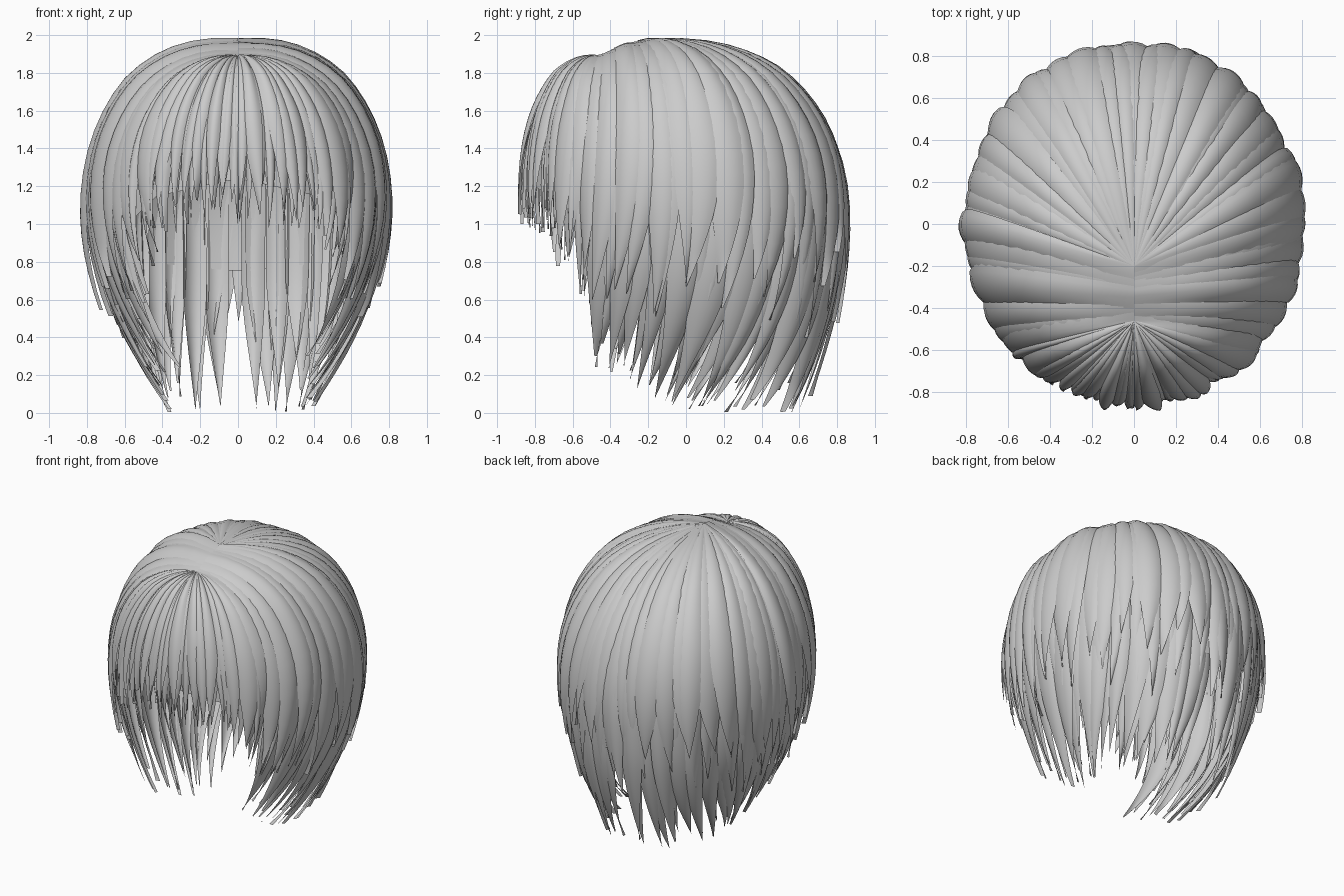
import bpy, bmesh, math, random
from mathutils import Vector

random.seed(7)
if "Cube" in bpy.data.objects:
    bpy.data.objects.remove(bpy.data.objects["Cube"], do_unlink=True)

hair = bpy.data.materials.new("hair_grey")
hair.use_nodes = True
GREY = (0.6, 0.6, 0.6, 1)
hair.diffuse_color = GREY
hair.node_tree.nodes["Principled BSDF"].inputs["Base Color"].default_value = GREY


def ramp(x, points):
    """Piecewise linear lookup."""
    for (x0, y0), (x1, y1) in zip(points, points[1:]):
        if x <= x1:
            return y0 + (y1 - y0) * max(0, (x - x0) / (x1 - x0))
    return points[-1][1]


def fold(phi):
    """Angle away from the front, 0 to 180, the same on both sides."""
    return abs((phi + 180) % 360 - 180)


def equator(phi):
    return ramp(fold(phi), [(0, 1.17), (90, 1.07), (180, 1.0)])


def head_point(phi, z_end, t, offset):
    """Point on the hair volume: t runs from the parting (0) to the tip (1)."""
    a = math.radians(phi)
    side = fold(phi)
    rim = Vector((0.79 * math.sin(a), -0.86 * math.cos(a), 0))
    root_y = min(-0.2, max(-0.46, -0.22 + 0.45 * rim.y))
    root = Vector((0, root_y, 0))
    top = ramp(root_y, [(-0.46, 1.89), (-0.33, 1.95), (-0.2, 1.98)])
    mid = equator(phi)
    if z_end < mid:
        q = t * (1 + 0.8 * (mid - z_end))
    else:
        q = t * math.acos((z_end - mid) / (top - mid)) / (math.pi / 2)
    if q <= 1:
        power = ramp(side, [(0, 1.0), (70, 0.85), (180, 0.75)])
        reach = math.sin(q * math.pi / 2) ** power
        z = mid + (top - mid) * math.cos(q * math.pi / 2)
    else:
        drop = (q - 1) / 0.8
        curl = ramp(side, [(0, 0.9), (60, 0.5), (100, 0.48), (150, 0.24), (180, 0.2)])
        reach = 1 - curl * drop * drop
        z = mid - drop
    p = root.lerp(rim, reach)
    p.z = z
    out = p - Vector((0, -0.15, min(z, 1.0)))
    return p + out.normalized() * offset


def skin(bm, grid):
    """Surface through a grid of points."""
    rows = [[bm.verts.new(p) for p in line] for line in grid]
    for r0, r1 in zip(rows, rows[1:]):
        for j in range(len(r0) - 1):
            bm.faces.new((r0[j], r1[j], r1[j + 1], r0[j + 1]))


def add_lock(bm, phi, half, z_end, lift, bend, start, rows=18, cols=6):
    """One curved, pointed lock lying over the head."""
    tilt = random.uniform(-0.016, 0.016)
    skew = random.uniform(-0.4, 0.4)
    flick = random.uniform(-0.02, 0.03)
    grid = []
    for i in range(rows + 1):
        s = i / rows
        t = start + (1 - start) * s
        taper = 1 - max(0, (s - 0.55) / 0.45) ** 1.4
        line = []
        for j in range(cols + 1):
            u = 2 * j / cols - 1
            ang = phi + bend * s ** 3 + half * (u * taper + skew * (1 - taper))
            off = lift * min(1, 0.3 + s * 2) + flick * s ** 4
            off += (0.028 * (1 - u * u) * taper + tilt * u) * min(1, s * 3)
            line.append(head_point(ang, z_end, t, off))
        grid.append(line)
    skin(bm, grid)


def finish(bm, name):
    bmesh.ops.remove_doubles(bm, verts=bm.verts, dist=0.0004)
    mesh = bpy.data.meshes.new(name)
    bm.to_mesh(mesh)
    bm.free()
    mesh.materials.append(hair)
    obj = bpy.data.objects.new(name, mesh)
    bpy.context.collection.objects.link(obj)
    bpy.ops.object.select_all(action="DESELECT")
    obj.select_set(True)
    bpy.context.view_layer.objects.active = obj
    bpy.ops.object.shade_smooth_by_angle(angle=math.radians(50))


def layer(name, first, last, step, half, lengths, lift, bend, spread, start=0.0):
    """A row of locks on both sides; lengths gives the tip height by angle."""
    bm = bmesh.new()
    for side in (1, -1):
        phi = first
        while phi <= last:
            here = phi + random.uniform(-0.25, 0.25) * step
            z = ramp(phi, lengths) + random.uniform(-spread, spread)
            sway = bend * ramp(phi, [(20, 0.2), (60, 1), (120, 1), (180, 0.2)])
            add_lock(bm, side * here, half * random.uniform(0.75, 1.2), max(z, 0.005),
                     lift + random.uniform(-0.012, 0.012),
                     side * (sway + random.uniform(-2, 2)), start)
            phi += step
    finish(bm, name)


# Continuous inner cap that closes gaps between locks
bm = bmesh.new()
cap_end = [(0, 1.25), (35, 1.15), (60, 0.9), (180, 0.75)]
skin(bm, [[head_point(k * 5, ramp(fold(k * 5), cap_end), max(i / 14, 0.01), -0.03)
           for k in range(73)] for i in range(15)])
finish(bm, "inner_cap")

# Fringe
layer("fringe_under", 2, 38, 4, 3.2, [(0, 1.05), (30, 1.0), (40, 0.95)], -0.012, 0, 0.06)
layer("fringe_over", 1, 36, 5, 4.2, [(0, 1.1), (30, 1.04), (40, 0.95)], 0.005, 0, 0.07)

# Locks framing the face
layer("face_locks", 38, 60, 4, 3.5, [(38, 0.92), (50, 0.68), (60, 0.5)], -0.005, -3, 0.07)

# Upper side and back locks
side_back = [(38, 0.95), (55, 0.66), (100, 0.6), (130, 0.72), (180, 0.78)]
layer("upper_locks", 42, 180, 7, 7, side_back, 0.008, -4, 0.1)
layer("middle_locks", 60, 180, 8, 6.5,
      [(60, 0.55), (100, 0.52), (140, 0.45), (180, 0.5)], -0.015, -5, 0.12)

# Long lower locks at the nape and behind the ears
lower = [(58, 0.3), (75, 0.24), (95, 0.12), (130, 0.06), (180, 0.08)]
layer("lower_locks", 60, 179, 8, 6.5, lower, -0.035, -8, 0.07, 0.35)
layer("nape_locks", 64, 176, 9, 6, lower, -0.06, -10, 0.1, 0.4)
